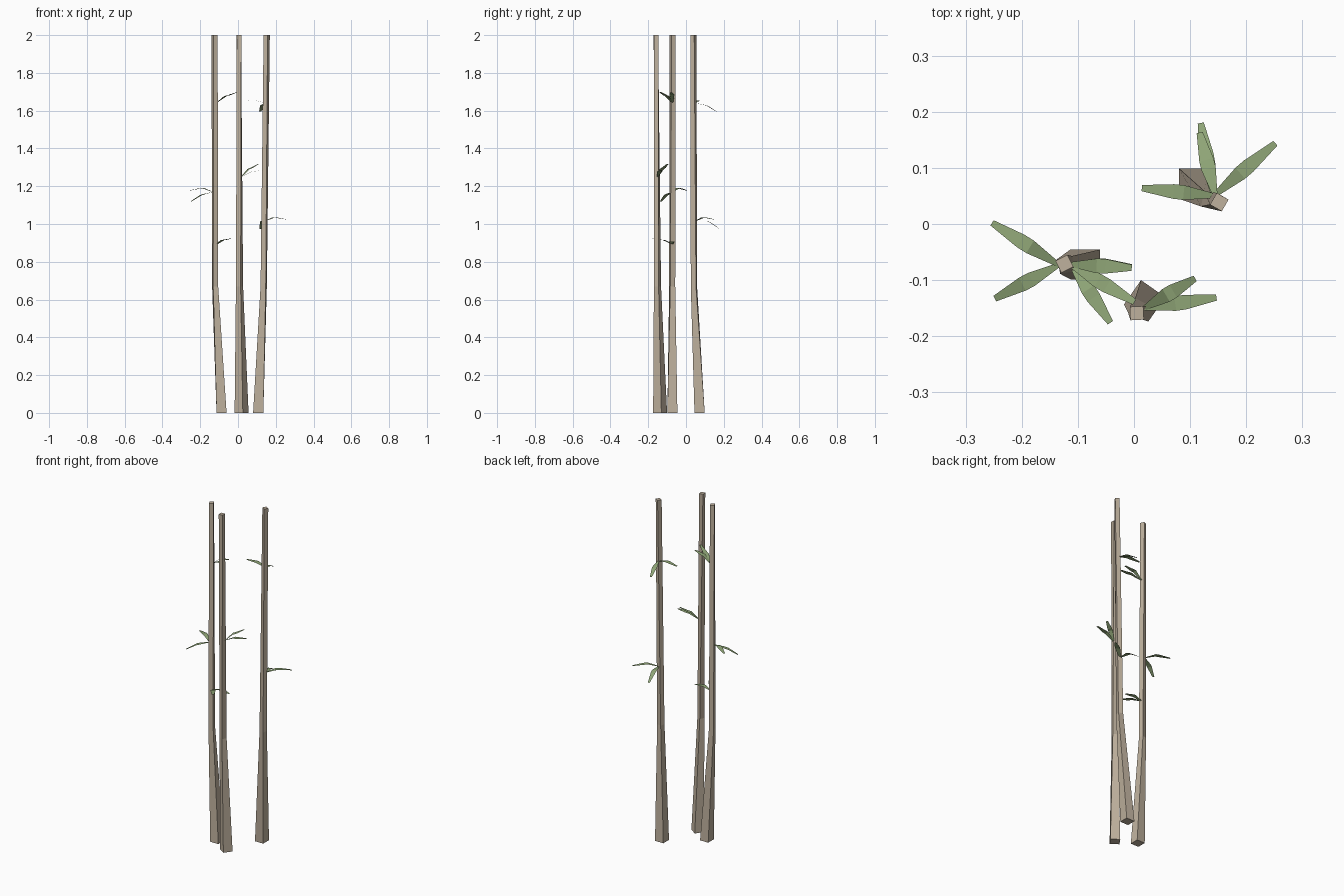
import bpy, math
from mathutils import Vector

if "Cube" in bpy.data.objects:
    bpy.data.objects.remove(bpy.data.objects["Cube"])


def material(name, rgb):
    m = bpy.data.materials.new(name)
    m.diffuse_color = (*rgb, 1)
    m.use_nodes = True
    m.node_tree.nodes["Principled BSDF"].inputs["Base Color"].default_value = m.diffuse_color
    return m


STALK = material("dry_cane", (0.52, 0.44, 0.34))
LEAF = material("leaf_green", (0.27, 0.37, 0.18))


def make(name, verts, faces, mat):
    me = bpy.data.meshes.new(name)
    me.from_pydata(verts, [], faces)
    me.materials.append(mat)
    ob = bpy.data.objects.new(name, me)
    bpy.context.collection.objects.link(ob)
    return ob


# Four-sided tapering stalk through (x, y, z, side width, twist in degrees)
def stalk(name, rings):
    verts = []
    for x, y, z, w, twist in rings:
        for k in range(4):
            a = math.radians(twist + 45 + 90 * k)
            r = w / math.sqrt(2)
            verts.append((x + r * math.cos(a), y + r * math.sin(a), z))
    faces = [(3, 2, 1, 0)]
    for i in range(len(rings) - 1):
        for k in range(4):
            b, n = 4 * i, (k + 1) % 4
            faces.append((b + k, b + n, b + 4 + n, b + 4 + k))
    t = 4 * (len(rings) - 1)
    faces.append((t, t + 1, t + 2, t + 3))
    make(name, verts, faces, STALK)


# Flat leaf blade: root, arched middle, tip
def leaf(name, root, tip, mid_z):
    root, tip = Vector(root), Vector(tip)
    side = Vector((root.y - tip.y, tip.x - root.x, 0)).normalized()
    verts = []
    for t, w, z in ((0, .008, root.z), (.43, .026, mid_z),
                    (.57, .026, mid_z + .15 * (tip.z - mid_z)), (1, .011, tip.z)):
        p = root.lerp(tip, t)
        p.z = z
        verts += [p - side * w / 2, p + side * w / 2]
    make(name, verts, [(2 * i, 2 * i + 2, 2 * i + 3, 2 * i + 1) for i in range(3)], LEAF)


# Stalks
stalk("right_stalk", [(.107, .072, 0, .054, 0), (.136, .042, .67, .028, -12),
                      (.152, .039, 2, .024, -30)])
stalk("left_stalk", [(-.087, -.072, 0, .053, 0), (-.121, -.073, .67, .027, 12),
                     (-.124, -.071, 2, .024, 27)])
stalk("front_stalk", [(.019, -.137, 0, .053, -35), (.008, -.151, .67, .028, -28),
                      (.005, -.159, 2, .024, 3)])

# Leaf clusters: root, then (tip, middle height) of each leaf
clusters = {
    "right_lower": ((.142, .05, 1.015), [((.252, .144, 1.025), 1.035), ((.119, .18, .973), 1.017)]),
    "right_upper": ((.145, .05, 1.64), [((.014, .064, 1.648), 1.655), ((.117, .163, 1.595), 1.63)]),
    "left_outer": ((-.134, -.073, 1.17), [((-.253, .002, 1.178), 1.19), ((-.248, -.133, 1.12), 1.157)]),
    "left_lower": ((-.112, -.072, .893), [((-.042, -.176, .922), .915), ((-.004, -.077, .9), .908)]),
    "left_upper": ((-.114, -.072, 1.642), [((-.004, -.078, 1.695), 1.683), ((.001, -.139, 1.7), 1.678)]),
    "front": ((.018, -.15, 1.25), [((.109, -.097, 1.318), 1.292), ((.147, -.131, 1.287), 1.278)]),
}
for name, (root, blades) in clusters.items():
    for i, (tip, mid_z) in enumerate(blades, 1):
        leaf(f"{name}_leaf_{i}", root, tip, mid_z)
